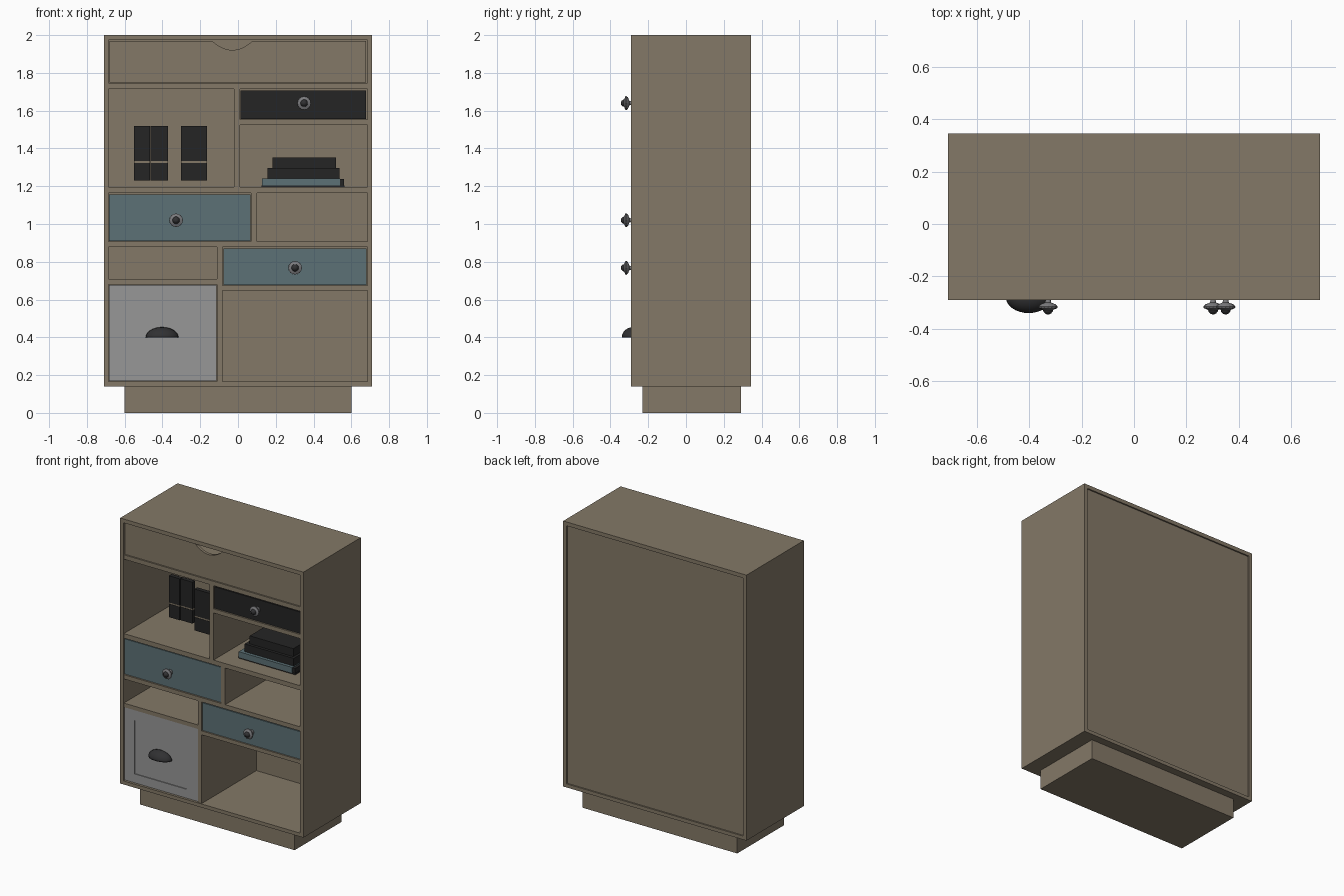
import bpy, bmesh, math
from mathutils import Vector

if "Cube" in bpy.data.objects:
    bpy.data.objects.remove(bpy.data.objects["Cube"])


def mat(name, rgb):
    m = bpy.data.materials.new(name)
    m.diffuse_color = (*rgb, 1)
    m.use_nodes = True
    m.node_tree.nodes["Principled BSDF"].inputs["Base Color"].default_value = m.diffuse_color
    return m


WOOD = mat("taupe_wood", (0.23, 0.19, 0.135))
BLUE = mat("slate_blue", (0.107, 0.166, 0.182))
BLACK = mat("soft_black", (0.018, 0.018, 0.018))
GREY = mat("light_grey", (0.31, 0.31, 0.31))
METAL = mat("knob_metal", (0.2, 0.2, 0.21))
DARK = mat("dark_metal", (0.03, 0.03, 0.032))

FRONT, BACK = -0.29, 0.345
SHELF_Y, DRAWER_Y, PANEL_Y = -0.285, -0.28, 0.32


def finish(name, bm, *mats):
    bmesh.ops.recalc_face_normals(bm, faces=bm.faces)
    me = bpy.data.meshes.new(name)
    bm.to_mesh(me)
    bm.free()
    ob = bpy.data.objects.new(name, me)
    bpy.context.collection.objects.link(ob)
    for m in mats:
        me.materials.append(m)
    return ob


def box(name, x, y, z, m):
    bm = bmesh.new()
    bmesh.ops.create_cube(bm, size=1)
    for v in bm.verts:
        v.co = Vector([(r[0] + r[1]) / 2 + c * (r[1] - r[0]) for r, c in zip((x, y, z), v.co)])
    return finish(name, bm, m)


def smooth(ob, angle):
    bpy.ops.object.select_all(action='DESELECT')
    ob.select_set(True)
    bpy.context.view_layer.objects.active = ob
    bpy.ops.object.shade_smooth_by_angle(angle=math.radians(angle))


# Plinth and carcass
box("plinth", (-0.6, 0.6), (-0.23, 0.29), (0, 0.14), WOOD)
box("top_board", (-0.71, 0.71), (FRONT, BACK), (1.973, 2.0), WOOD)
box("bottom_board", (-0.71, 0.71), (FRONT, BACK), (0.14, 0.165), WOOD)
for name, a, b in (("left_side", -0.71, -0.685), ("right_side", 0.685, 0.71)):
    box(name, (a, b), (FRONT, BACK), (0.165, 1.973), WOOD)
box("back_panel", (-0.685, 0.685), (PANEL_Y, 0.335), (0.165, 1.973), WOOD)

# Shelves and dividers: x range, z range
for name, x, z in (
    ("shelf_top", (-0.685, 0.685), (1.716, 1.747)),
    ("shelf_under_black_drawer", (0.01, 0.685), (1.525, 1.554)),
    ("shelf_books", (-0.685, 0.685), (1.163, 1.195)),
    ("shelf_middle", (-0.685, 0.685), (0.877, 0.907)),
    ("shelf_low_left", (-0.685, -0.112), (0.68, 0.708)),
    ("shelf_low_right", (-0.082, 0.685), (0.647, 0.674)),
    ("divider_upper", (-0.02, 0.01), (1.195, 1.716)),
    ("divider_middle", (0.069, 0.1), (0.907, 1.163)),
    ("divider_lower", (-0.112, -0.082), (0.165, 0.877)),
):
    box(name, x, (SHELF_Y, PANEL_Y), z, WOOD)

# Top flap with a curved finger notch
pts = [(-0.68, 1.968), (-0.68, 1.75), (0.678, 1.75), (0.678, 1.968)]
for i in range(17):
    t = 1 - i / 8
    pts.append((-0.03 + 0.105 * t, 1.968 - 0.047 * (1 - t * t)))
bm = bmesh.new()
face = bm.faces.new([bm.verts.new((x, DRAWER_Y, z)) for x, z in pts])
ext = bmesh.ops.extrude_face_region(bm, geom=[face])["geom"]
bmesh.ops.translate(bm, vec=(0, 0.02, 0), verts=[g for g in ext if isinstance(g, bmesh.types.BMVert)])
finish("top_flap", bm, WOOD)

# Drawers
for name, x, z, m in (
    ("black_drawer", (0.014, 0.678), (1.557, 1.708), BLACK),
    ("blue_drawer_left", (-0.682, 0.066), (0.911, 1.157), BLUE),
    ("blue_drawer_right", (-0.078, 0.68), (0.677, 0.87), BLUE),
):
    box(name, x, (DRAWER_Y, 0.28), z, m)

# Grey door: recessed panel framed by stiles and rails
box("grey_door", (-0.682, -0.115), (-0.274, 0.28), (0.169, 0.678), GREY)
for name, x, z in (
    ("door_stile_left", (-0.682, -0.605), (0.169, 0.678)),
    ("door_stile_right", (-0.205, -0.115), (0.169, 0.678)),
    ("door_rail_bottom", (-0.605, -0.205), (0.169, 0.231)),
    ("door_rail_top", (-0.605, -0.205), (0.607, 0.678)),
):
    box(name, x, (DRAWER_Y, -0.274), z, GREY)


# Fluted round knobs, lathed around the y axis: (radius, y)
def knob(name, cx, cz):
    prof = [(0.018, -0.279), (0.018, -0.285), (0.01, -0.291), (0.012, -0.3), (0.03, -0.307),
            (0.037, -0.315), (0.036, -0.321), (0.024, -0.326), (0.019, -0.328),
            (0.018, -0.334), (0.011, -0.342), (0.004, -0.345)]
    n = 32
    bm = bmesh.new()
    rings = []
    for r, y in prof:
        ring = []
        for i in range(n):
            a = 2 * math.pi * i / n
            k = r * (0.93 if i % 2 and r > 0.02 else 1)
            ring.append(bm.verts.new((cx + k * math.cos(a), y, cz + k * math.sin(a))))
        rings.append(ring)
    for j in range(len(rings) - 1):
        for i in range(n):
            f = bm.faces.new((rings[j][i], rings[j][(i + 1) % n],
                              rings[j + 1][(i + 1) % n], rings[j + 1][i]))
            f.material_index = 1 if j >= 8 else 0
    bm.faces.new(rings[0])
    bm.faces.new(rings[-1]).material_index = 1
    smooth(finish(name, bm, METAL, DARK), 35)


knob("knob_black_drawer", 0.35, 1.64)
knob("knob_blue_left", -0.328, 1.02)
knob("knob_blue_right", 0.302, 0.768)

# Cup pull: quarter ellipsoid shell open at the bottom
bm = bmesh.new()
bmesh.ops.create_uvsphere(bm, u_segments=32, v_segments=16, radius=1)
bmesh.ops.delete(bm, geom=[f for f in bm.faces if f.calc_center_median().z < 0
                           or f.calc_center_median().y > 0], context='FACES')
for v in bm.verts:
    v.co = Vector((-0.402 + v.co.x * 0.087, DRAWER_Y + v.co.y * 0.06, 0.399 + v.co.z * 0.055))
pull = finish("cup_pull", bm, DARK)
sol = pull.modifiers.new("thickness", 'SOLIDIFY')
sol.thickness = 0.004
smooth(pull, 40)

# Upright books with a pale band across the spines: x range, front y
for i, (a, b, y) in enumerate(((-0.55, -0.466, 0.02), (-0.462, -0.37, 0.025), (-0.302, -0.165, -0.05))):
    box(f"upright_book_{i + 1}_lower", (a, b), (y, y + 0.03), (1.23, 1.323), BLACK)
    box(f"upright_book_{i + 1}_band", (a, b), (y + 0.002, y + 0.028), (1.323, 1.333), WOOD)
    box(f"upright_book_{i + 1}_upper", (a, b), (y, y + 0.03), (1.333, 1.52), BLACK)

# Stack of lying books
box("stack_bottom_cover", (0.124, 0.563), (-0.17, 0.1), (1.195, 1.205), BLACK)
box("stack_bottom_book", (0.126, 0.54), (-0.172, 0.095), (1.203, 1.242), BLUE)
box("stack_bottom_spine", (0.54, 0.56), (-0.168, 0.095), (1.205, 1.238), BLACK)
box("stack_middle_book", (0.156, 0.537), (-0.15, 0.07), (1.242, 1.296), BLACK)
box("stack_top_book", (0.182, 0.52), (-0.13, 0.045), (1.296, 1.352), BLACK)
